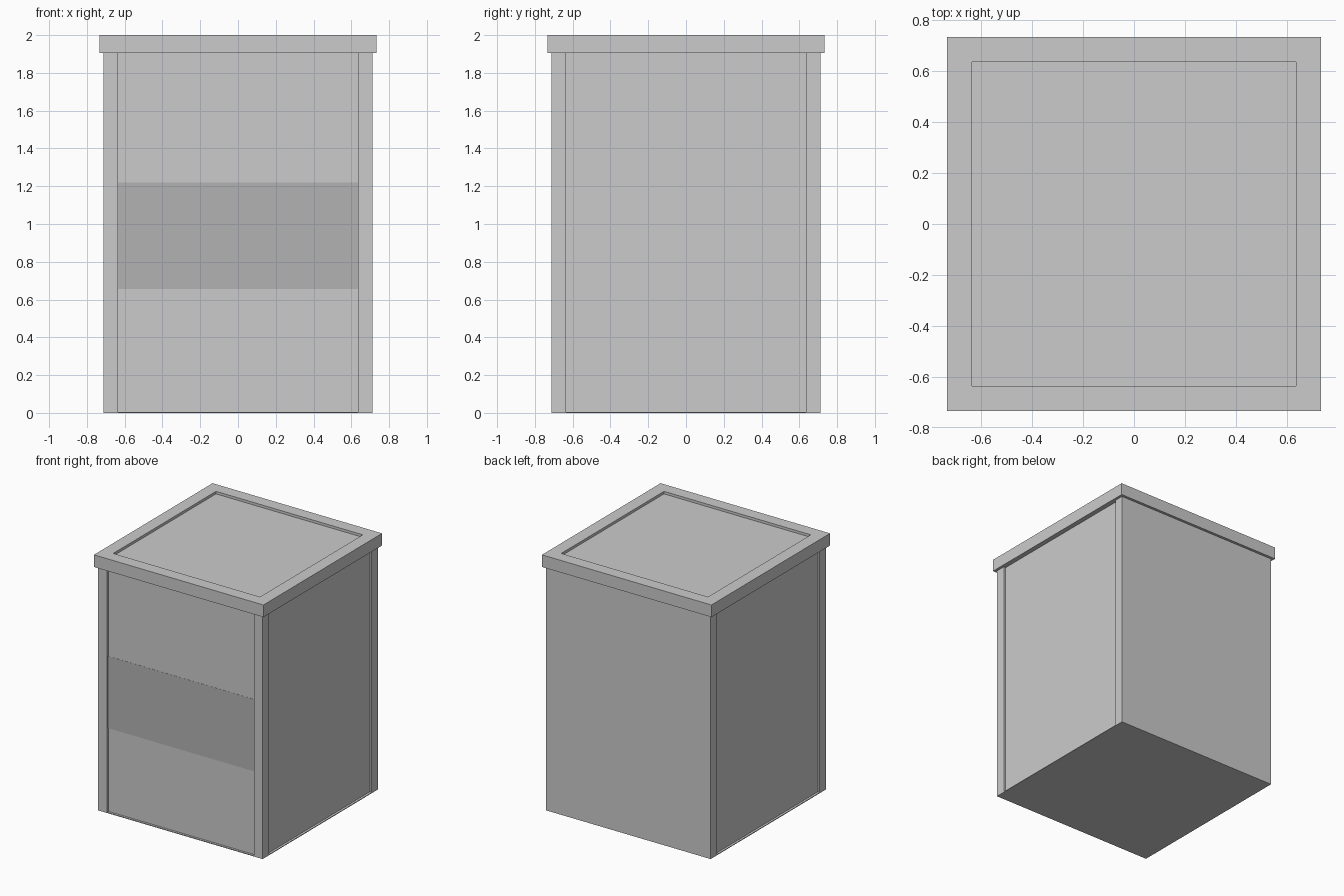
import bpy, bmesh

if "Cube" in bpy.data.objects:
    bpy.data.objects.remove(bpy.data.objects["Cube"])

BODY, OPEN, REVEAL = 0.712, 0.635, 0.017   # half width, half panel width, panel recess
BASE_TOP, BODY_TOP = 0.006, 1.905
LID, LID_DEPTH = 0.733, 0.02


def make_object(name, bm):
    bmesh.ops.recalc_face_normals(bm, faces=bm.faces)
    mesh = bpy.data.meshes.new(name)
    bm.to_mesh(mesh)
    bm.free()
    obj = bpy.data.objects.new(name, mesh)
    bpy.context.collection.objects.link(obj)
    return obj


def prism(points, z0, z1):
    """Extrude a plan outline from z0 to z1."""
    bm = bmesh.new()
    face = bm.faces.new([bm.verts.new((x, y, z0)) for x, y in points])
    geom = bmesh.ops.extrude_face_region(bm, geom=[face], use_keep_orig=True)["geom"]
    top = [v for v in geom if isinstance(v, bmesh.types.BMVert)]
    bmesh.ops.translate(bm, verts=top, vec=(0, 0, z1 - z0))
    bmesh.ops.recalc_face_normals(bm, faces=bm.faces)
    return bm


def rect(hx, y0, y1):
    return [(-hx, y0), (hx, y0), (hx, y1), (-hx, y1)]


# Thin base plate
make_object("base_plate", prism(rect(BODY, -BODY, BODY), 0, BASE_TOP))

# Cabinet body: recessed panels between corner posts on front and sides, flat back
inner = BODY - REVEAL
right_half = [(OPEN, -inner), (OPEN, -BODY), (BODY, -BODY), (BODY, -OPEN),
              (inner, -OPEN), (inner, OPEN), (BODY, OPEN), (BODY, BODY)]
outline = right_half + [(-x, y) for x, y in reversed(right_half)]
make_object("cabinet_body", prism(outline, BASE_TOP, BODY_TOP))

# Dark band across the front panel
band = make_object("front_band", prism(rect(OPEN, -inner - 0.001, -inner + 0.001), 0.657, 1.22))
dark = bpy.data.materials.new("dark_grey")
dark.diffuse_color = (0.45, 0.45, 0.45, 1)
dark.use_nodes = True
dark.node_tree.nodes["Principled BSDF"].inputs["Base Color"].default_value = dark.diffuse_color
band.data.materials.append(dark)

# Overhanging lid with a sunken top panel
bm = prism(rect(LID, -LID, LID), BODY_TOP, 2.0)
top = max(bm.faces, key=lambda f: f.calc_center_median().z)
bmesh.ops.inset_region(bm, faces=[top], thickness=LID - OPEN, use_even_offset=True)
geom = bmesh.ops.extrude_face_region(bm, geom=[top])["geom"]
sunken = [v for v in geom if isinstance(v, bmesh.types.BMVert)]
bmesh.ops.translate(bm, verts=sunken, vec=(0, 0, -LID_DEPTH))
if top.is_valid:
    bmesh.ops.delete(bm, geom=[top], context='FACES_ONLY')
make_object("lid", bm)
